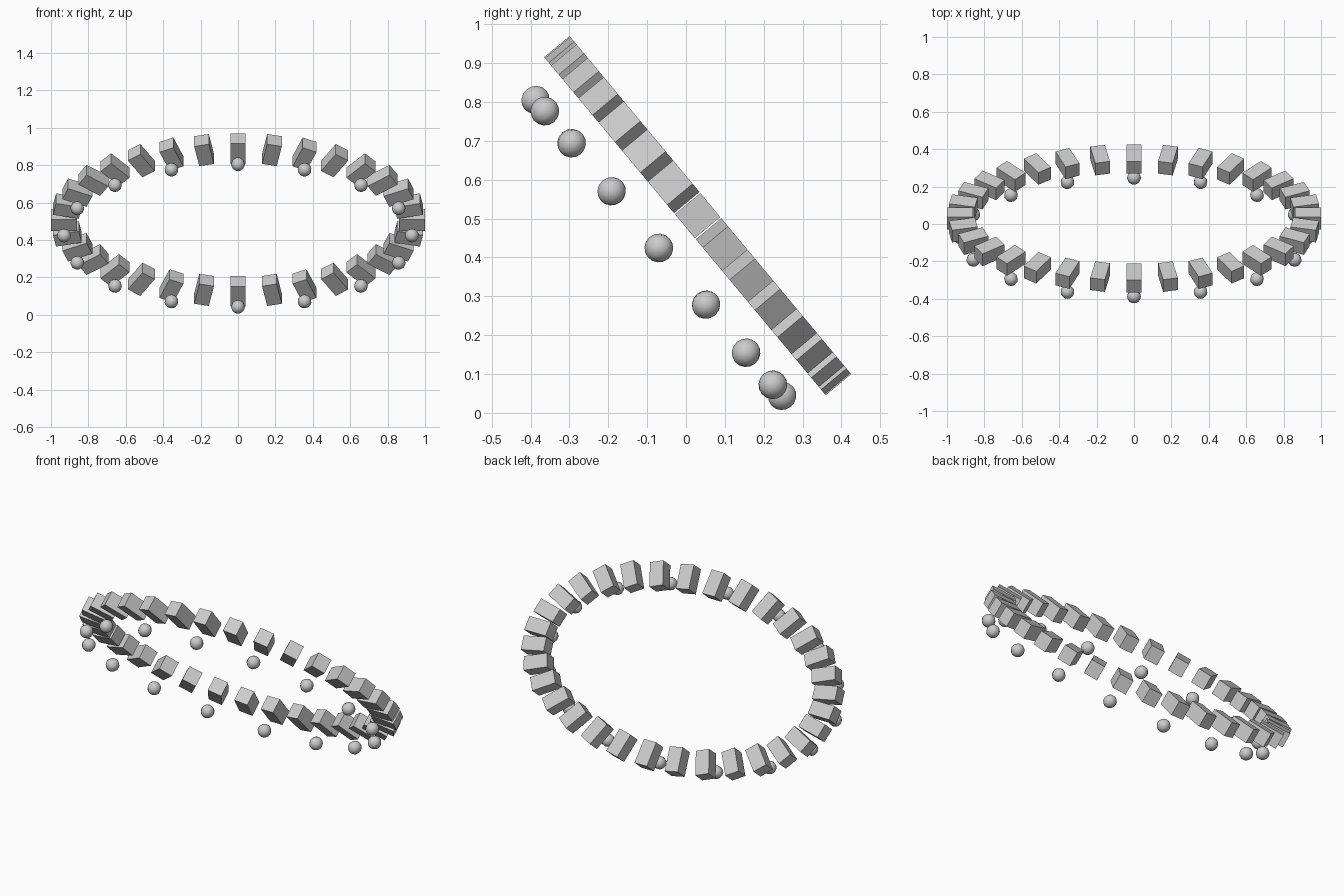
import bpy, bmesh
from math import cos, sin, radians, tau
from mathutils import Matrix

if "Cube" in bpy.data.objects:
    bpy.data.objects.remove(bpy.data.objects["Cube"])

# Tilted frame shared by all parts: local xy is the plane of the oval
FRAME = Matrix.Translation((0, 0.03, 0.5075)) @ Matrix.Rotation(radians(-50.2), 4, 'X')
A, B = 0.93, 0.496  # semi-axes of the oval


def oval_place(i, n, z=0):
    t = tau * i / n
    return FRAME @ Matrix.Translation((A * cos(t), B * sin(t), z)) @ Matrix.Rotation(t, 4, 'Z')


def make_object(name, bm):
    mesh = bpy.data.meshes.new(name)
    bm.to_mesh(mesh)
    bm.free()
    obj = bpy.data.objects.new(name, mesh)
    bpy.context.collection.objects.link(obj)
    return obj


# Ring of 32 separate blocks: radial length, width, thickness
bm = bmesh.new()
for i in range(32):
    bmesh.ops.create_cube(bm, size=1,
                          matrix=oval_place(i, 32) @ Matrix.Diagonal((0.14, 0.08, 0.085, 1)))
make_object("block_ring", bm)

# Ring of 16 small balls hovering below every second block
bm = bmesh.new()
for i in range(16):
    bmesh.ops.create_uvsphere(bm, u_segments=10, v_segments=8, radius=0.037,
                              matrix=oval_place(i, 16, -0.13))
for f in bm.faces:
    f.smooth = True
make_object("ball_ring", bm)
